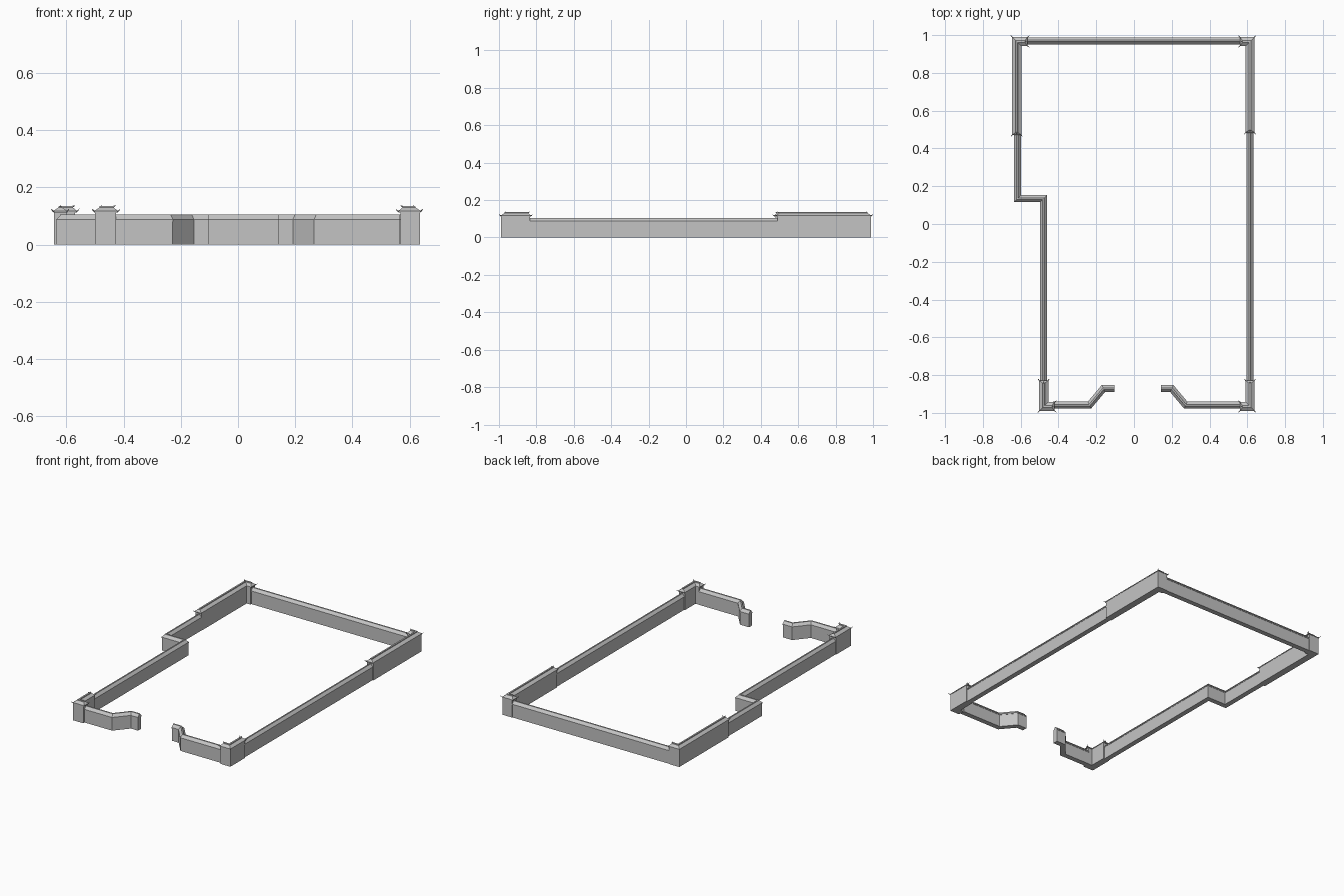
import bpy, bmesh
from mathutils import Vector

cube = bpy.data.objects.get("Cube")
if cube:
    bpy.data.objects.remove(cube)

grey = bpy.data.materials.new("stone grey")
grey.use_nodes = True
colour = (0.55, 0.55, 0.55, 1)
grey.diffuse_color = colour
grey.node_tree.nodes["Principled BSDF"].inputs["Base Color"].default_value = colour


def finish(name, bm):
    bmesh.ops.recalc_face_normals(bm, faces=bm.faces)
    mesh = bpy.data.meshes.new(name)
    bm.to_mesh(mesh)
    bm.free()
    mesh.materials.append(grey)
    bpy.context.collection.objects.link(bpy.data.objects.new(name, mesh))


def frames(path):
    """Point, mitred side vector and tangent along a flat path."""
    pts = [Vector((x, y, 0)) for x, y in path]
    dirs = [(b - a).normalized() for a, b in zip(pts, pts[1:])]
    up = Vector((0, 0, 1))
    result = []
    for i, p in enumerate(pts):
        before, after = dirs[max(i - 1, 0)], dirs[min(i, len(dirs) - 1)]
        tangent = (before + after).normalized()
        side = tangent.cross(up)
        result.append((p, side / side.dot(after.cross(up)), tangent))
    return result


def sweep(name, path, half_profile):
    """Sweep a mirrored profile of (half width, z, end inset)."""
    profile = half_profile + [(-w, z, e) for w, z, e in reversed(half_profile)]
    bm = bmesh.new()
    fr = frames(path)
    rings = []
    for i, (p, side, tangent) in enumerate(fr):
        end = 1 if i == 0 else -1 if i == len(fr) - 1 else 0
        rings.append([bm.verts.new(p + side * w + tangent * e * end + Vector((0, 0, z)))
                      for w, z, e in profile])
    n = len(profile)
    for a, b in zip(rings, rings[1:]):
        for j in range(n):
            k = (j + 1) % n
            bm.faces.new((a[j], a[k], b[k], b[j]))
    # End caps as strips, so the hipped ends stay planar
    for r in (rings[0], rings[-1]):
        for j in range(n // 2 - 1):
            bm.faces.new((r[j], r[j + 1], r[n - 2 - j], r[n - 1 - j]))
    finish(name, bm)


def horn(bm, base, out, rise, radius):
    """Upturned two-step spike growing outwards from base."""
    side = out.cross(Vector((0, 0, 1))).normalized() * radius
    up = Vector((0, 0, radius))
    mid = base + out * 0.6 + Vector((0, 0, rise * 0.25))
    tip = bm.verts.new(base + out + Vector((0, 0, rise)))
    rings = [[bm.verts.new(c + d * s) for d in (side, up, -side, -up)]
             for c, s in ((base, 1), (mid, 0.8))]
    bm.faces.new(rings[0])
    for j in range(4):
        k = (j + 1) % 4
        bm.faces.new((rings[0][j], rings[0][k], rings[1][k], rings[1][j]))
        bm.faces.new((rings[1][j], rings[1][k], tip))


LOW_BODY = [(0.0165, 0, 0), (0.0165, 0.083, 0)]
LOW_CAP = [(0.0185, 0.081, 0), (0.0185, 0.087, 0), (0.005, 0.101, 0), (0.004, 0.105, 0)]
TALL_BODY = [(0.0225, 0, 0), (0.0225, 0.114, 0)]
TALL_ROOF = [(0.0245, 0.112, -0.007), (0.0245, 0.117, -0.007),
             (0.006, 0.13, 0.007), (0.005, 0.135, 0.007)]

# Low walls with gabled coping
low_walls = {
    "back_wall": [(-0.57, 0.969), (0.57, 0.969)],
    "left_wall": [(0.614, 0.5), (0.614, -0.84)],
    "right_wall": [(-0.617, 0.49), (-0.617, 0.134), (-0.48, 0.134), (-0.48, -0.84)],
    "front_wall_right": [(-0.43, -0.959), (-0.236, -0.959), (-0.162, -0.871), (-0.102, -0.871)],
    "front_wall_left": [(0.565, -0.959), (0.274, -0.959), (0.2, -0.871), (0.142, -0.871)],
}
for name, path in low_walls.items():
    sweep(name, path, LOW_BODY)
    sweep(name + "_coping", path, LOW_CAP)

# Tall corner walls with hipped roofs: corner point, end of x arm, end of y arm
corners = {
    "back_left_corner": (0.614, 0.966, 0.567, 0.49),
    "back_right_corner": (-0.621, 0.966, -0.57, 0.478),
    "front_left_corner": (0.614, -0.966, 0.567, -0.835),
    "front_right_corner": (-0.478, -0.966, -0.427, -0.835),
}
for name, (cx, cy, ex, ey) in corners.items():
    path = [(ex, cy), (cx, cy), (cx, ey)]
    sweep(name, path, TALL_BODY)
    sweep(name + "_roof", path, TALL_ROOF)
    # Upturned horns on the eave corners and ridge ends
    bm = bmesh.new()
    fr = frames(path)
    for (p, side, tangent), end in ((fr[0], -1), (fr[2], 1)):
        out = tangent * end
        for s in (-1, 1):
            base = p + side * s * 0.022 + out * 0.005 + Vector((0, 0, 0.116))
            horn(bm, base, out * 0.011 + side * s * 0.009, 0.011, 0.0025)
        horn(bm, p - out * 0.009 + Vector((0, 0, 0.133)), out * 0.01, 0.006, 0.0025)
    outward = Vector((cx - ex, 0, 0)).normalized() + Vector((0, cy - ey, 0)).normalized()
    horn(bm, Vector((cx, cy, 0.116)) + outward * 0.022, outward * 0.011, 0.011, 0.0025)
    finish(name + "_horns", bm)
